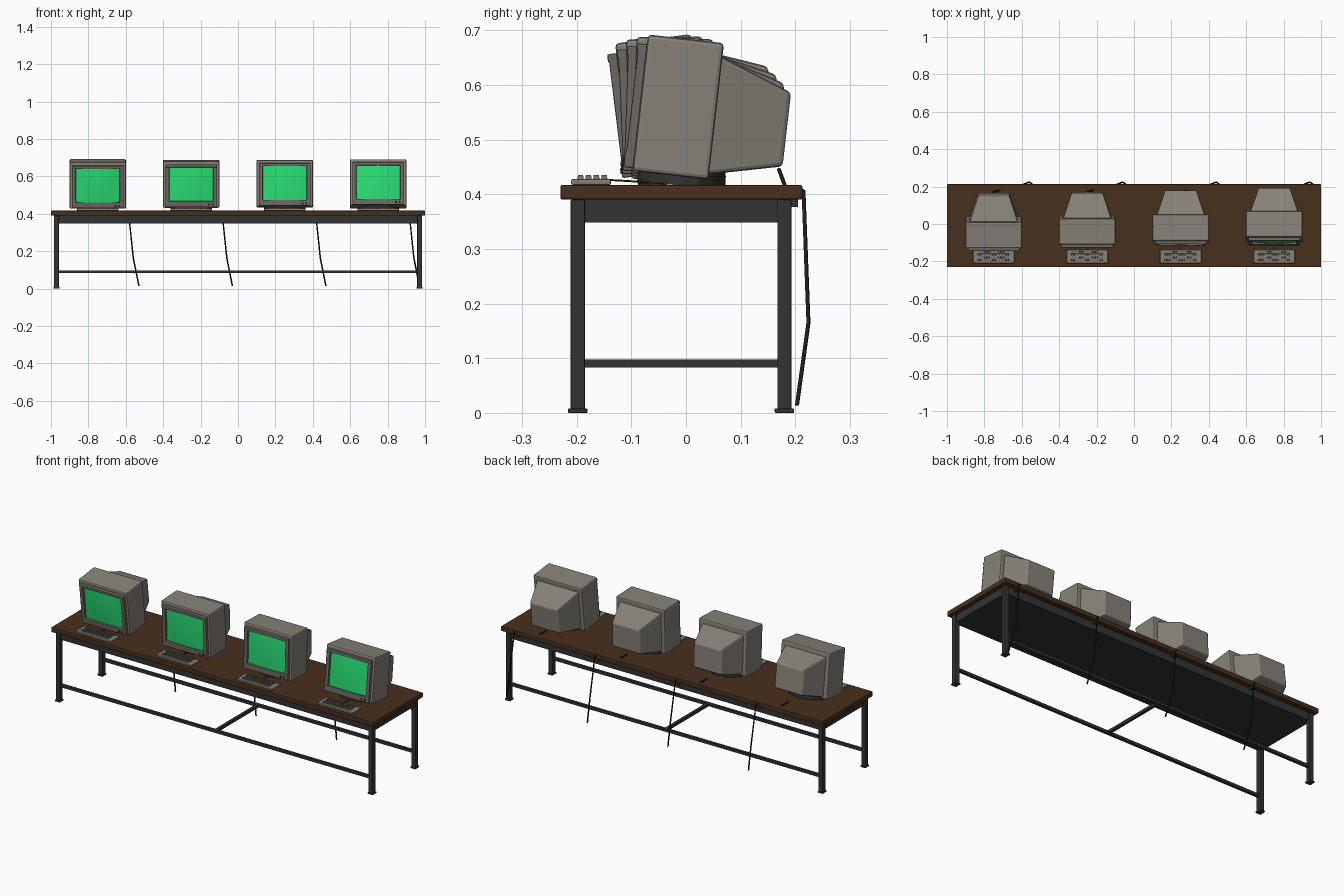
import bpy, bmesh, math

if "Cube" in bpy.data.objects:
    bpy.data.objects.remove(bpy.data.objects["Cube"])


def material(name, rgb):
    m = bpy.data.materials.new(name)
    m.diffuse_color = (*rgb, 1)
    m.use_nodes = True
    m.node_tree.nodes["Principled BSDF"].inputs["Base Color"].default_value = m.diffuse_color
    return m


WOOD = material("dark_wood", (0.064, 0.029, 0.012))
METAL = material("dark_metal", (0.033, 0.033, 0.033))
CABLE = material("black_rubber", (0.013, 0.013, 0.013))
CASE = material("warm_grey_plastic", (0.238, 0.222, 0.19))
TRIM = material("bezel_grey", (0.15, 0.14, 0.122))
KEYS = material("key_grey", (0.17, 0.16, 0.14))
GREEN = material("green_screen", (0.022, 0.72, 0.175))


def finish(name, bm, mat, bevel=0, loc=(0, 0, 0), tilt=0):
    bmesh.ops.recalc_face_normals(bm, faces=bm.faces)
    me = bpy.data.meshes.new(name)
    bm.to_mesh(me)
    bm.free()
    me.materials.append(mat)
    ob = bpy.data.objects.new(name, me)
    bpy.context.collection.objects.link(ob)
    ob.location = loc
    ob.rotation_euler.x = -tilt
    if bevel:
        mod = ob.modifiers.new("bevel", "BEVEL")
        mod.width = bevel
        mod.segments = 2
    return ob


def add_box(bm, x, y, z):
    """Box from (min, max) pairs."""
    vs = bmesh.ops.create_cube(bm, size=1)["verts"]
    for v in vs:
        v.co = [r[0] + (c + 0.5) * (r[1] - r[0]) for c, r in zip(v.co, (x, y, z))]
    return vs


def box(name, mat, x, y, z, bevel=0, **kw):
    bm = bmesh.new()
    add_box(bm, x, y, z)
    return finish(name, bm, mat, bevel, **kw)


def tube(name, points, radius):
    cu = bpy.data.curves.new(name, "CURVE")
    cu.dimensions = "3D"
    cu.bevel_depth = radius
    cu.bevel_resolution = 1
    cu.use_fill_caps = True
    sp = cu.splines.new("POLY")
    sp.points.add(len(points) - 1)
    for p, co in zip(sp.points, points):
        p.co = (*co, 1)
    cu.materials.append(CABLE)
    ob = bpy.data.objects.new(name, cu)
    bpy.context.collection.objects.link(ob)


# Table top on a solid dark under-frame
box("table_top", WOOD, (-1, 1), (-0.23, 0.213), (0.39, 0.417), 0.004)
box("under_frame", METAL, (-0.975, 0.975), (-0.203, 0.185), (0.348, 0.39))

# Legs with foot plates
LEG_Y = (-0.198, 0.18)
for sx in (-1, 1):
    for y in LEG_Y:
        x = sx * 0.971
        box("leg", METAL, (x - 0.013, x + 0.013), (y - 0.013, y + 0.013), (0, 0.39), 0.002)
        box("foot", METAL, (x - 0.016, x + 0.016), (y - 0.018, y + 0.018), (0, 0.008), 0.002)

# Lower rails and the middle cross bar
for y in LEG_Y:
    box("lower_rail", METAL, (-0.958, 0.958), (y - 0.008, y + 0.008), (0.083, 0.098))
box("cross_bar", METAL, (-0.008, 0.008), (-0.19, 0.172), (0.083, 0.098))


def monitor(cx, tilt):
    at = dict(loc=(cx, -0.03, 0.43), tilt=tilt)
    # Case and tapered rear housing
    box("monitor_case", CASE, (-0.151, 0.151), (-0.069, 0.071), (0.005, 0.256), 0.007, **at)
    bm = bmesh.new()
    for v in add_box(bm, (-0.132, 0.132), (0.06, 0.203), (0.012, 0.235)):
        if v.co.y > 0.1:
            v.co.x *= 0.085 / 0.132
            v.co.z = 0.18 if v.co.z > 0.1 else 0.044
    finish("rear_housing", bm, CASE, 0.007, **at)
    # Bezel: top lip, control strip and side bars
    box("bezel_top", TRIM, (-0.138, 0.138), (-0.086, -0.066), (0.222, 0.238), 0.003, **at)
    box("bezel_bottom", TRIM, (-0.138, 0.138), (-0.086, -0.066), (0.01, 0.041), 0.003, **at)
    for s in (-1, 1):
        xs = sorted((s * 0.117, s * 0.138))
        box("bezel_side", TRIM, xs, (-0.084, -0.066), (0.03, 0.23), 0.003, **at)
    # Bulging screen
    bm = bmesh.new()
    bmesh.ops.create_grid(bm, x_segments=10, y_segments=8, size=1)
    for v in bm.verts:
        a, b = v.co.x, v.co.y
        bulge = (1 - a * a) * (1 - 0.3 * b * b)
        v.co = (a * 0.118, -0.071 - 0.0125 * bulge, 0.132 + b * 0.092)
    ob = finish("screen", bm, GREEN, **at)
    if ob.data.polygons[0].normal.y > 0:
        ob.data.flip_normals()
    ob.data.shade_smooth()
    # Control buttons
    for x in (0.095, 0.115):
        box("button", CABLE, (x - 0.005, x + 0.005), (-0.088, -0.083), (0.018, 0.028), **at)
    # Low stand that tilts with the case
    bm = bmesh.new()
    bmesh.ops.create_cone(bm, cap_ends=True, segments=16, radius1=0.11, radius2=0.11, depth=0.018)
    for v in bm.verts:
        v.co.y = v.co.y * 0.73 + 0.022
        v.co.z -= 0.003
    finish("stand", bm, METAL, **at)


def keyboard(cx):
    box("keyboard_case", CASE, (cx - 0.11, cx + 0.11), (-0.21, -0.137), (0.417, 0.428), 0.003)
    # Four rows of keys, staggered
    bm = bmesh.new()
    for row in range(4):
        y = -0.193 + row * 0.0145
        for i in range(11):
            x = cx - 0.08 + i * 0.0155 + row % 2 * 0.004
            for v in add_box(bm, (x - 0.006, x + 0.006), (y - 0.006, y + 0.006), (0.426, 0.435)):
                if v.co.z > 0.43:
                    v.co.x = x + (v.co.x - x) * 0.8
                    v.co.y = y + (v.co.y - y) * 0.8
    finish("keys", bm, KEYS)
    tube("keyboard_cable", [(cx, -0.14, 0.426), (cx, -0.07, 0.422)], 0.002)


# Four workstations, each screen tilted further back than the last
for i in range(4):
    cx = -0.75 + 0.5 * i
    monitor(cx, math.radians(-7 + 4.5 * i))
    keyboard(cx)
    # Power cable dives into the table and hangs behind it
    path = [(-0.005, 0.17, 0.445), (0.04, 0.183, 0.41), (0.155, 0.209, 0.408),
            (0.165, 0.215, 0.405), (0.19, 0.224, 0.165), (0.22, 0.203, 0.014)]
    tube("power_cable", [(cx + x, y, z) for x, y, z in path], 0.004)
    box("cable_clip", METAL, (cx + 0.15, cx + 0.175), (0.19, 0.205), (0.377, 0.39))
